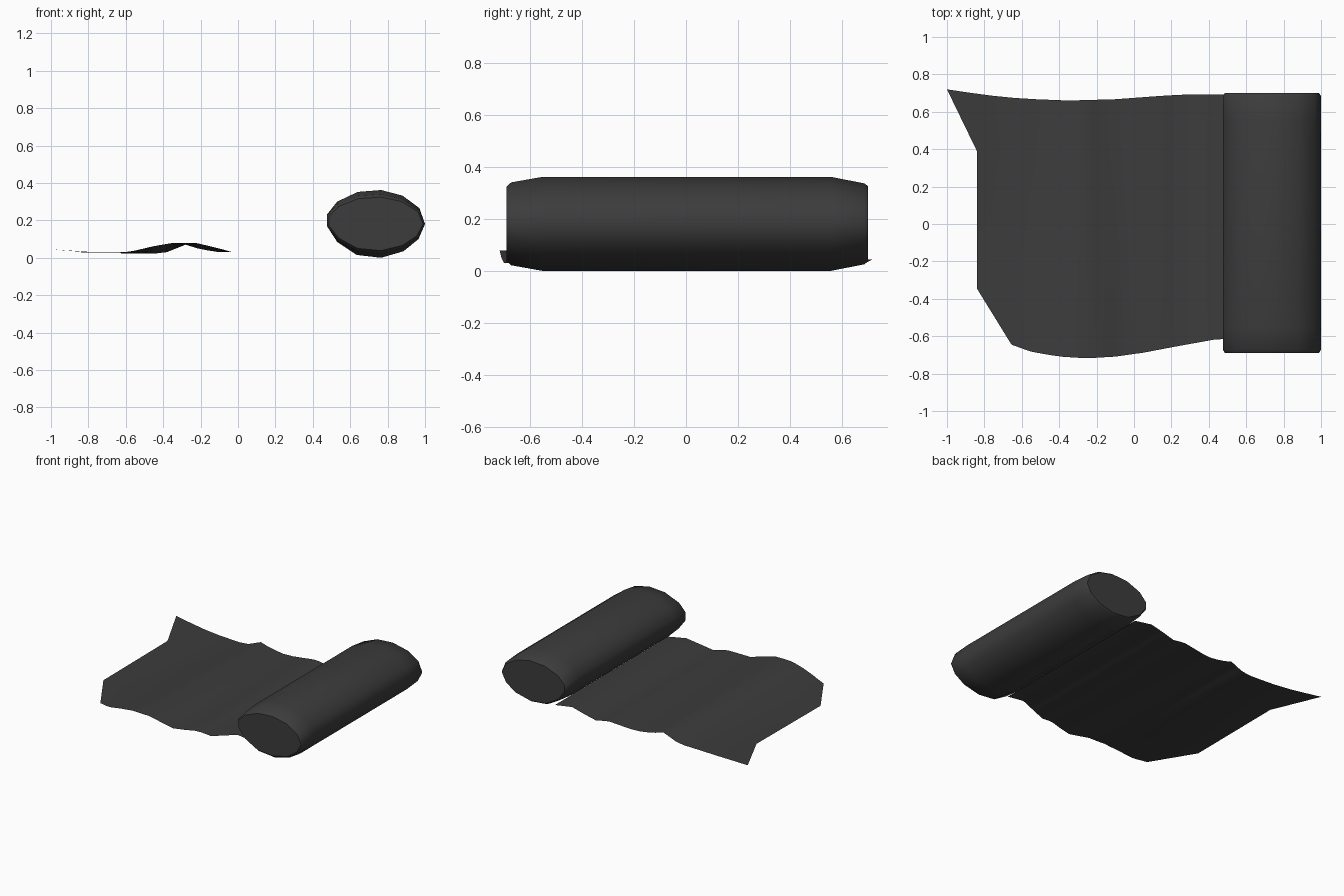
import bpy, bmesh

if "Cube" in bpy.data.objects:
    bpy.data.objects.remove(bpy.data.objects["Cube"])

mat = bpy.data.materials.new("charcoal_foam")
mat.diffuse_color = (0.045, 0.045, 0.045, 1)
mat.use_nodes = True
mat.node_tree.nodes["Principled BSDF"].inputs["Base Color"].default_value = mat.diffuse_color


def finish(bm, name, angle):
    bmesh.ops.recalc_face_normals(bm, faces=bm.faces)
    me = bpy.data.meshes.new(name)
    bm.to_mesh(me)
    bm.free()
    ob = bpy.data.objects.new(name, me)
    bpy.context.collection.objects.link(ob)
    me.materials.append(mat)
    bpy.ops.object.select_all(action='DESELECT')
    ob.select_set(True)
    bpy.context.view_layer.objects.active = ob
    bpy.ops.object.shade_smooth_by_angle(angle=angle)
    return ob


def bridge(bm, rows, closed=False):
    for a, b in zip(rows, rows[1:]):
        n = len(a)
        for i in range(n if closed else n - 1):
            j = (i + 1) % n
            bm.faces.new((a[i], a[j], b[j], b[i]))


def sample(pts, x):
    """Piecewise-linear lookup along a profile."""
    if x <= pts[0][0]:
        return pts[0][1]
    for (x0, v0), (x1, v1) in zip(pts, pts[1:]):
        if x <= x1:
            return v0 + (v1 - v0) * (x - x0) / (x1 - x0)
    return pts[-1][1]


# Rolled part: flattened 13-sided section, squashed and bevelled at the ends
section = [(0.475, 0.23), (0.53, 0.30), (0.64, 0.352), (0.765, 0.362), (0.88, 0.332),
           (0.97, 0.265), (1.0, 0.18), (0.965, 0.10), (0.885, 0.035), (0.765, 0.0),
           (0.635, 0.015), (0.53, 0.085), (0.475, 0.17)]
cx, cz = 0.737, 0.182
stations = [(-0.69, 0.96, 0.79), (-0.672, 1, 0.88), (-0.55, 1, 1),
            (0.555, 1, 1), (0.685, 1, 0.86), (0.70, 0.96, 0.80)]
bm = bmesh.new()
rings = [[bm.verts.new((cx + (x - cx) * sx, y, cz + (z - cz) * sz)) for x, z in section]
         for y, sx, sz in stations]
bridge(bm, rings, closed=True)
bm.faces.new(rings[0])
bm.faces.new(rings[-1])
finish(bm, "rolled_end", 0.8)

# Unrolled sheet: plan outline and height profiles of its two long edges
front_y = [(-0.655, -0.645), (-0.55, -0.683), (-0.4, -0.709), (-0.25, -0.718),
           (-0.1, -0.709), (0.05, -0.688), (0.24, -0.652), (0.43, -0.618), (0.57, -0.61)]
back_y = [(-1, 0.72), (-0.8, 0.69), (-0.6, 0.67), (-0.35, 0.66), (-0.1, 0.667),
          (0.13, 0.684), (0.3, 0.694), (0.57, 0.69)]
tail_z = [(-0.03, 0.03), (0.05, 0.037), (0.13, 0.045), (0.17, 0.042), (0.24, 0.028),
          (0.43, 0.075), (0.57, 0.052)]
front_z = [(-0.655, 0.026), (-0.57, 0.034), (-0.45, 0.062), (-0.35, 0.079),
           (-0.22, 0.078), (-0.12, 0.055)] + tail_z
back_z = [(-1, 0.045), (-0.7, 0.025), (-0.45, 0.022), (-0.38, 0.03), (-0.28, 0.07),
          (-0.2, 0.045), (-0.1, 0.03)] + tail_z
columns = [-0.52, -0.45, -0.38, -0.35, -0.28, -0.22, -0.16, -0.1, -0.03, 0.05,
           0.13, 0.17, 0.24, 0.33, 0.43, 0.57]
# each row: blend from front to back edge, fixed y if inside, start x of the ragged end
rows = [(0, None, -0.655), (0.23, -0.345, -0.84), (0.5, 0.02, -0.84),
        (0.77, 0.39, -0.84), (1, None, -1.0)]
bm = bmesh.new()
grid = []
for t, y, x0 in rows:
    xs = [x0 + (columns[0] - x0) * k / 4 for k in range(4)] + columns
    line = []
    for x in xs:
        yy = y if y is not None else sample(back_y if t else front_y, x)
        z = (1 - t) * sample(front_z, x) + t * sample(back_z, x)
        line.append(bm.verts.new((x, yy, z)))
    grid.append(line)
bridge(bm, grid)
sheet = finish(bm, "unrolled_sheet", 1.0)
# keep the sheet facing up
if sheet.data.polygons[0].normal.z < 0:
    sheet.data.flip_normals()
